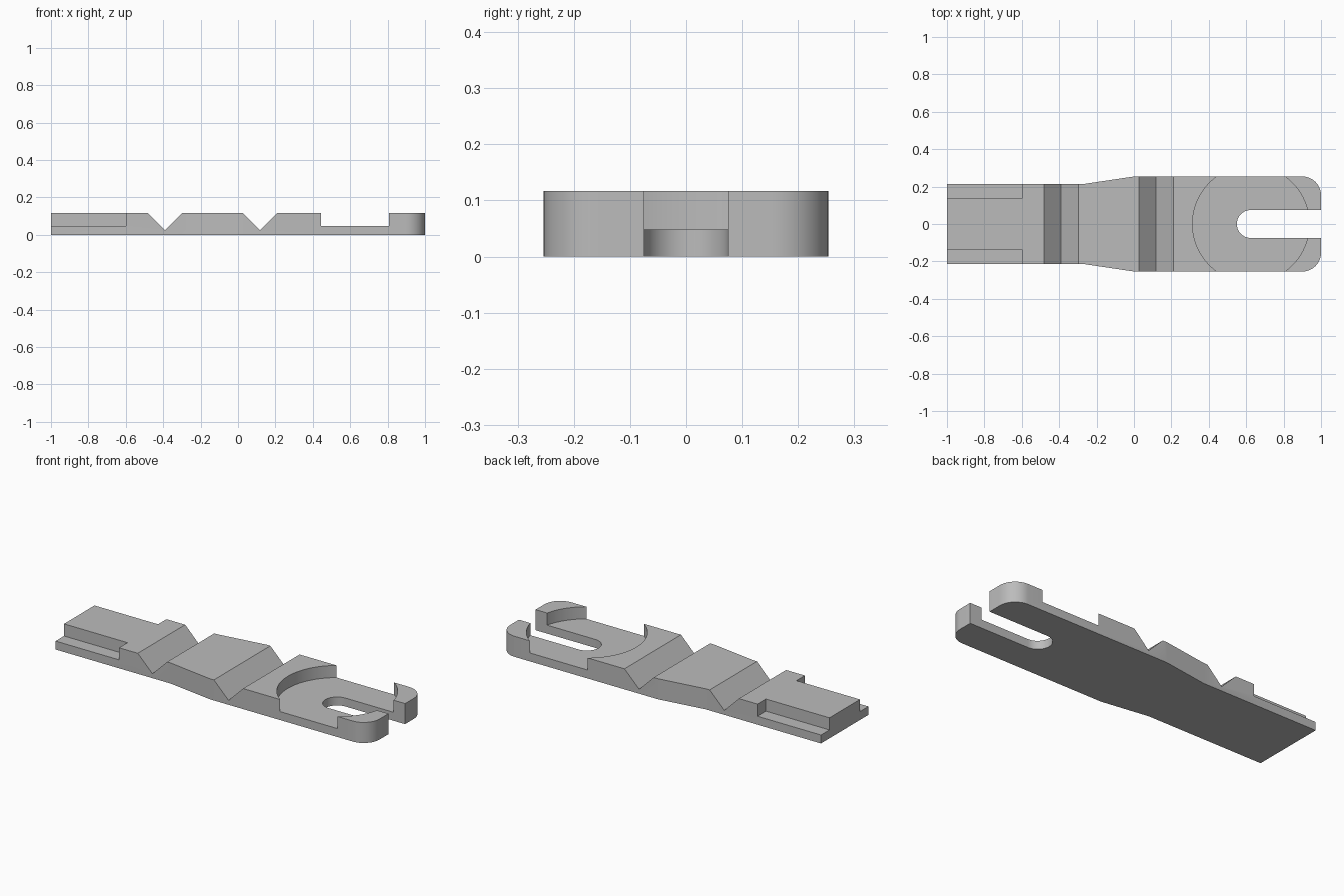
import bpy, bmesh, math
from mathutils import Matrix

if "Cube" in bpy.data.objects:
    bpy.data.objects.remove(bpy.data.objects["Cube"], do_unlink=True)

HEIGHT = 0.117      # full thickness
LEDGE = 0.048       # floor of pocket and side steps
SLOT = 0.075        # half width of the fork slot
PIVOT = 0.625       # shared centre of pocket and slot end

grey = bpy.data.materials.new("plain grey")
grey.use_nodes = True
grey.diffuse_color = (0.5, 0.5, 0.5, 1)
grey.node_tree.nodes["Principled BSDF"].inputs["Base Color"].default_value = (0.5, 0.5, 0.5, 1)


def arc(cx, cy, r, start, end, steps):
    """Points on an arc, angles in degrees."""
    angles = [math.radians(start + (end - start) * i / steps) for i in range(steps + 1)]
    return [(cx + r * math.cos(a), cy + r * math.sin(a)) for a in angles]


def prism(name, outline, low, high, sideways=False):
    """Extrude an outline along z, or an xz outline along y."""
    bm = bmesh.new()
    base = bm.faces.new([bm.verts.new((x, y, low)) for x, y in outline])
    grown = bmesh.ops.extrude_face_region(bm, geom=[base])["geom"]
    top = [v for v in grown if isinstance(v, bmesh.types.BMVert)]
    bmesh.ops.translate(bm, verts=top, vec=(0, 0, high - low))
    if sideways:
        bmesh.ops.transform(bm, matrix=Matrix.Rotation(math.pi / 2, 4, "X"), verts=bm.verts)
    bmesh.ops.recalc_face_normals(bm, faces=bm.faces)
    mesh = bpy.data.meshes.new(name)
    bm.to_mesh(mesh)
    bm.free()
    obj = bpy.data.objects.new(name, mesh)
    bpy.context.collection.objects.link(obj)
    mesh.materials.append(grey)
    return obj


# Tapered bar with rounded fork tips and an open slot
half = [(-1, 0.213), (-0.275, 0.213), (0, 0.254)]
half += arc(0.9, 0.154, 0.1, 90, 0, 12) + [(1, SLOT)]
slot_end = arc(PIVOT, 0, SLOT, 90, 270, 24)
outline = half + slot_end + [(x, -y) for x, y in reversed(half)]
bar = prism("notched_fork_bar", outline, 0, HEIGHT)

# Round pocket
cutters = [prism("pocket_cutter", arc(PIVOT, 0, 0.312, 0, 357, 119), LEDGE, 0.3)]

# V notches across the top
for name, x in (("rear_notch_cutter", -0.39), ("middle_notch_cutter", 0.118)):
    depth, extra = HEIGHT - 0.025, 0.05
    rise = depth + extra
    vee = [(x, 0.025), (x + rise, HEIGHT + extra), (x - rise, HEIGHT + extra)]
    cutters.append(prism(name, vee, -0.4, 0.4, sideways=True))

# Steps along both sides of the tail
for side, s in (("left", 1), ("right", -1)):
    step = [(-1.1, s * 0.137), (-0.6, s * 0.137), (-0.6, s * 0.4), (-1.1, s * 0.4)]
    cutters.append(prism(side + "_step_cutter", step, LEDGE, 0.3))

for cutter in cutters:
    cutter.hide_render = True
    cutter.hide_set(True)
    cut = bar.modifiers.new(cutter.name, "BOOLEAN")
    cut.operation = "DIFFERENCE"
    cut.solver = "EXACT"
    cut.object = cutter

# Bake the cuts, then smooth the round walls only
bpy.context.view_layer.objects.active = bar
bar.select_set(True)
for cut in list(bar.modifiers):
    bpy.ops.object.modifier_apply(modifier=cut.name)
for cutter in cutters:
    bpy.data.objects.remove(cutter, do_unlink=True)
bpy.ops.object.shade_smooth_by_angle(angle=math.radians(30))
